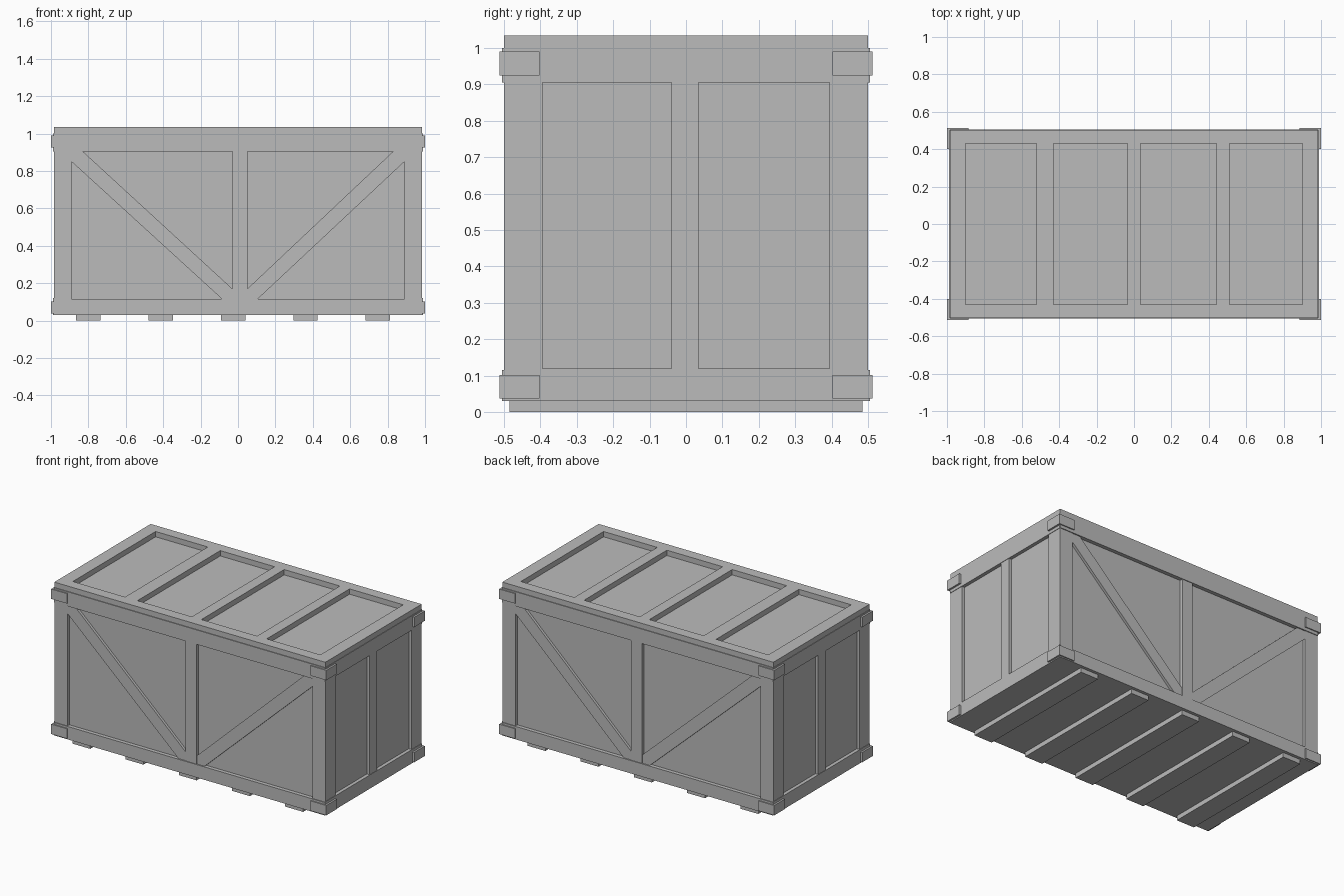
import bpy
from mathutils import Matrix, Vector

cube = bpy.data.objects.get("Cube")
if cube:
    bpy.data.objects.remove(cube)

grey = bpy.data.materials.new("plain_grey")
grey.use_nodes = True
COLOUR = (0.5, 0.5, 0.5, 1)
grey.diffuse_color = COLOUR
grey.node_tree.nodes["Principled BSDF"].inputs["Base Color"].default_value = COLOUR


def prism(name, outline, depth, matrix=Matrix()):
    """Extrude a flat outline along its local z by depth."""
    n = len(outline)
    verts = [matrix @ Vector((u, v, w)) for w in (0, depth) for u, v in outline]
    faces = [list(range(n))[::-1], list(range(n, 2 * n))]
    faces += [[i, (i + 1) % n, n + (i + 1) % n, n + i] for i in range(n)]
    mesh = bpy.data.meshes.new(name)
    mesh.from_pydata(verts, [], faces)
    if matrix.determinant() < 0:
        mesh.flip_normals()
    mesh.materials.append(grey)
    obj = bpy.data.objects.new(name, mesh)
    bpy.context.collection.objects.link(obj)
    return obj


def box(name, x, y, z):
    rect = [(x[0], y[0]), (x[1], y[0]), (x[1], y[1]), (x[0], y[1])]
    return prism(name, rect, z[1] - z[0], Matrix.Translation((0, 0, z[0])))


def span(sign, inner, outer):
    return sorted((sign * inner, sign * outer))


BASE, LID, TOP = 0.03, 1.0, 1.035
LOW, HIGH = 0.115, 0.905          # inner edges of the wall frames
PX, PY = 0.965, 0.48              # recessed panel planes
FX, FY = 0.985, 0.5               # frame planes

# Recessed core and its base
box("crate_panels", (-PX, PX), (-PY, PY), (BASE, LID))
box("base_board", (-FX, FX), (-FY, FY), (BASE, BASE + 0.02))

# Skids under the base
for i in range(5):
    cx = -0.8 + 0.387 * i
    box("skid", (cx - 0.065, cx + 0.065), (-0.485, 0.485), (0, BASE))

for s, side in ((-1, "front"), (1, "back")):
    # Long wall rails and posts
    for z, level in (((BASE, LOW), "bottom"), ((HIGH, LID), "top")):
        box(f"{side}_{level}_rail", (-FX, FX), span(s, PY - 0.01, FY + 0.005), z)
    box(f"{side}_centre_post", (-0.03, 0.05), span(s, PY - 0.01, FY), (LOW, HIGH))
    for e in (-1, 1):
        box(f"{side}_corner_post", span(e, 0.89, FX), span(s, PY - 0.03, FY), (LOW, HIGH))
        # Diagonal brace, clipped to the frame opening
        mid = 0.03 if e < 0 else 0.05
        brace = [(0.89, 0.85), (0.89, HIGH), (0.83, HIGH), (mid, 0.17),
                 (mid, LOW), (mid + 0.055, LOW)]
        to_wall = Matrix(((e, 0, 0, 0), (0, 0, s, s * (PY - 0.01)), (0, 1, 0, 0), (0, 0, 0, 1)))
        prism(f"{side}_brace", brace, FY - PY + 0.007, to_wall)
    # Lid long rails
    box(f"lid_{side}_rail", (-FX, FX), span(s, 0.43, FY), (LID, TOP))

for s, side in ((-1, "right"), (1, "left")):
    # End wall rails and posts
    for z, level in (((BASE, LOW + 0.005), "bottom"), ((HIGH, LID), "top")):
        box(f"{side}_{level}_rail", span(s, PX - 0.01, FX + 0.003), (-FY, FY), z)
    box(f"{side}_centre_post", span(s, PX - 0.01, FX), (-0.04, 0.035), (LOW, HIGH))
    for e in (-1, 1):
        box(f"{side}_end_post", span(s, PX - 0.01, FX), span(e, 0.395, FY), (LOW, HIGH))
    # Lid end rails
    box(f"lid_{side}_rail", span(s, 0.9, FX), (-0.43, 0.43), (LID, TOP))

# Lid cross slats
for x in ((-0.52, -0.43), (-0.035, 0.035), (0.44, 0.51)):
    box("lid_slat", x, (-0.43, 0.43), (LID, TOP))

# L-shaped corner brackets
for sx in (-1, 1):
    for sy in (-1, 1):
        for z0, z1 in ((0.037, 0.102), (0.925, 0.99)):
            ell = [(0.885, 0.512), (0.885, 0.49), (0.975, 0.49), (0.975, 0.402),
                   (1.0, 0.402), (1.0, 0.512)]
            prism("corner_bracket", ell, z1 - z0,
                  Matrix.Translation((0, 0, z0)) @ Matrix.Diagonal((sx, sy, 1, 1)))
